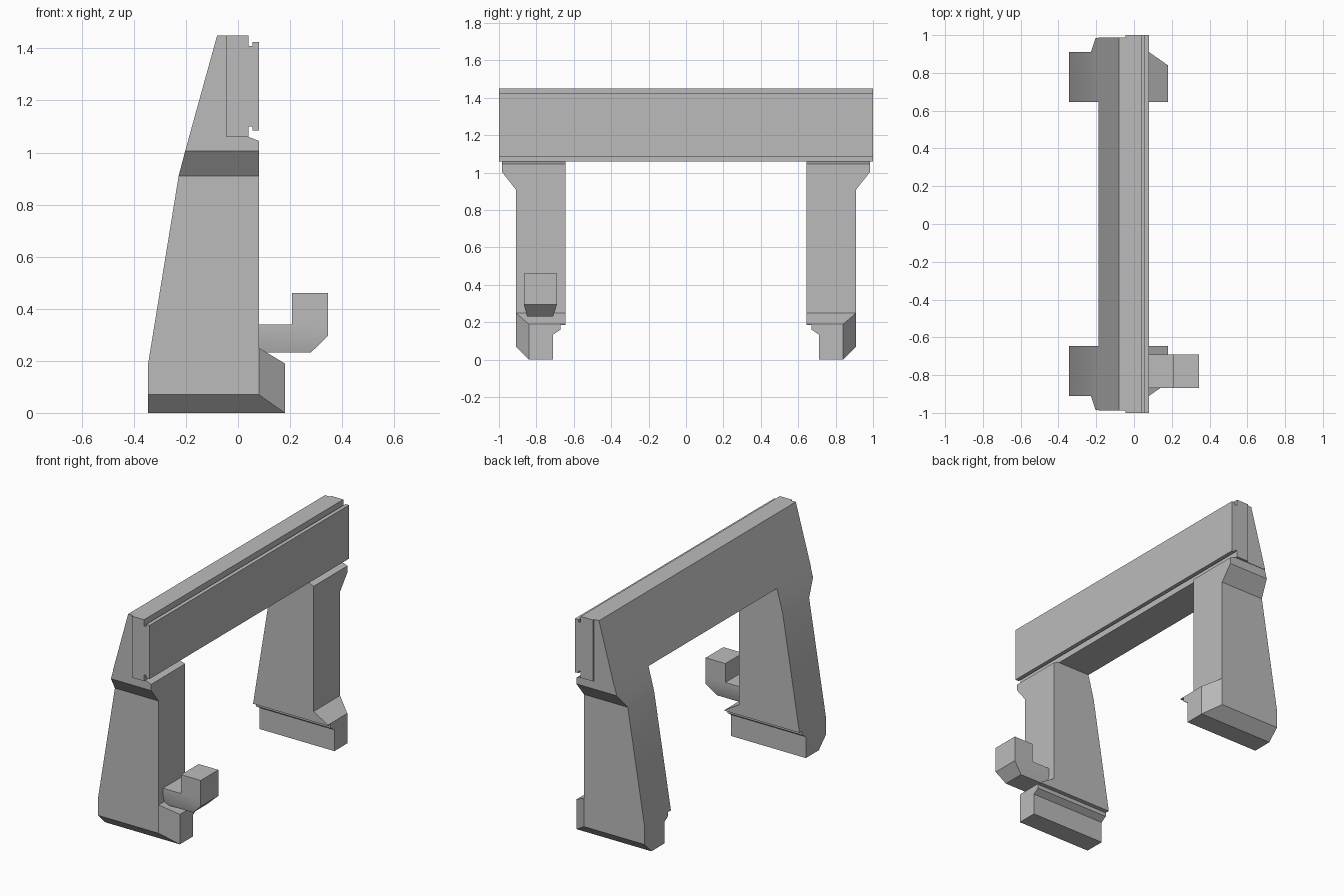
import bpy, bmesh, math

cube = bpy.data.objects.get("Cube")
if cube:
    bpy.data.objects.remove(cube, do_unlink=True)

grey = bpy.data.materials.new("plain grey")
grey.use_nodes = True
colour = (0.5, 0.5, 0.5, 1)
grey.diffuse_color = colour
grey.node_tree.nodes["Principled BSDF"].inputs["Base Color"].default_value = colour


def loft(name, rings, start_cap=True, mirrored=False):
    """Skin matching rings of points and close the ends."""
    bm = bmesh.new()
    loops = [[bm.verts.new(p) for p in ring] for ring in rings]
    n = len(loops[0])
    for a, b in zip(loops, loops[1:]):
        for i in range(n):
            j = (i + 1) % n
            bm.faces.new((a[i], a[j], b[j], b[i]))
    if start_cap:
        bm.faces.new(loops[0][::-1])
    bm.faces.new(loops[-1])
    bmesh.ops.remove_doubles(bm, verts=bm.verts[:], dist=0.0001)
    bmesh.ops.recalc_face_normals(bm, faces=bm.faces[:])
    mesh = bpy.data.meshes.new(name)
    bm.to_mesh(mesh)
    bm.free()
    mesh.materials.append(grey)
    obj = bpy.data.objects.new(name, mesh)
    bpy.context.collection.objects.link(obj)
    if mirrored:
        mod = obj.modifiers.new("mirror", 'MIRROR')
        mod.use_axis = (False, True, False)
        mod.use_mirror_merge = False
    bpy.ops.object.select_all(action='DESELECT')
    obj.select_set(True)
    bpy.context.view_layer.objects.active = obj
    bpy.ops.object.shade_smooth_by_angle(angle=math.radians(30))
    return obj


def stack(name, levels, mirrored=False):
    """Rectangles (z, x0, x1, y0, y1) joined from bottom to top."""
    rings = [[(x0, y0, z), (x1, y0, z), (x1, y1, z), (x0, y1, z)]
             for z, x0, x1, y0, y1 in levels]
    return loft(name, rings, mirrored=mirrored)


def extrude_y(name, profile, half):
    return loft(name, [[(x, y, z) for x, z in profile] for y in (-half, half)])


# Tapered legs with a stepped inner foot and a flared shoulder
back, front, inner, outer = -0.345, 0.08, 0.645, 0.91
stack("legs", [
    (0, back, front, 0.71, 0.84),
    (0.07, back, front, 0.71, outer),
    (0.135, back, front, 0.71, outer),
    (0.16, back, front, 0.672, outer),
    (0.185, back, front, 0.672, outer),
    (0.185, back, front, inner, outer),
    (0.19, back, front, inner, outer),
    (0.91, -0.228, front, inner, outer),
    (1.005, -0.203, front, inner, 0.985),
    (1.045, -0.192, front, inner, 0.985),
    (1.06, -0.188, 0.04, inner, 0.985),
], mirrored=True)

# Chamfered toes in front of the legs
step = [(inner, 0.185), (0.672, 0.185), (0.672, 0.16), (0.71, 0.135), (0.71, 0)]
toe_back = [(0.84, 0), (outer, 0.07), (outer, 0.25), (inner, 0.25)] + step
toe_front = [(0.84, 0), (0.84, 0), (0.84, 0.19), (inner, 0.19)] + step
loft("toes", [[(front, y, z) for y, z in toe_back],
              [(0.18, y, z) for y, z in toe_front]],
     start_cap=False, mirrored=True)

# Sloping rear of the cross beam
extrude_y("beam_back", [(-0.188, 1.06), (-0.045, 1.06), (-0.045, 1.45), (-0.08, 1.45)], 0.988)

# Front rail with a hooked groove above and below
extrude_y("beam_rail", [
    (-0.045, 1.06), (0.04, 1.06), (0.04, 1.1), (0.055, 1.1), (0.055, 1.085),
    (0.08, 1.085), (0.08, 1.425), (0.055, 1.425), (0.055, 1.41), (0.04, 1.41),
    (0.04, 1.45), (-0.045, 1.45)], 1.0)

# Upturned bracket on one leg
stack("bracket", [
    (0.232, 0.07, 0.28, -0.85, -0.71),
    (0.295, 0.07, 0.345, -0.867, -0.69),
    (0.34, 0.07, 0.345, -0.867, -0.69),
    (0.34, 0.207, 0.345, -0.867, -0.69),
    (0.46, 0.207, 0.345, -0.867, -0.69),
])
